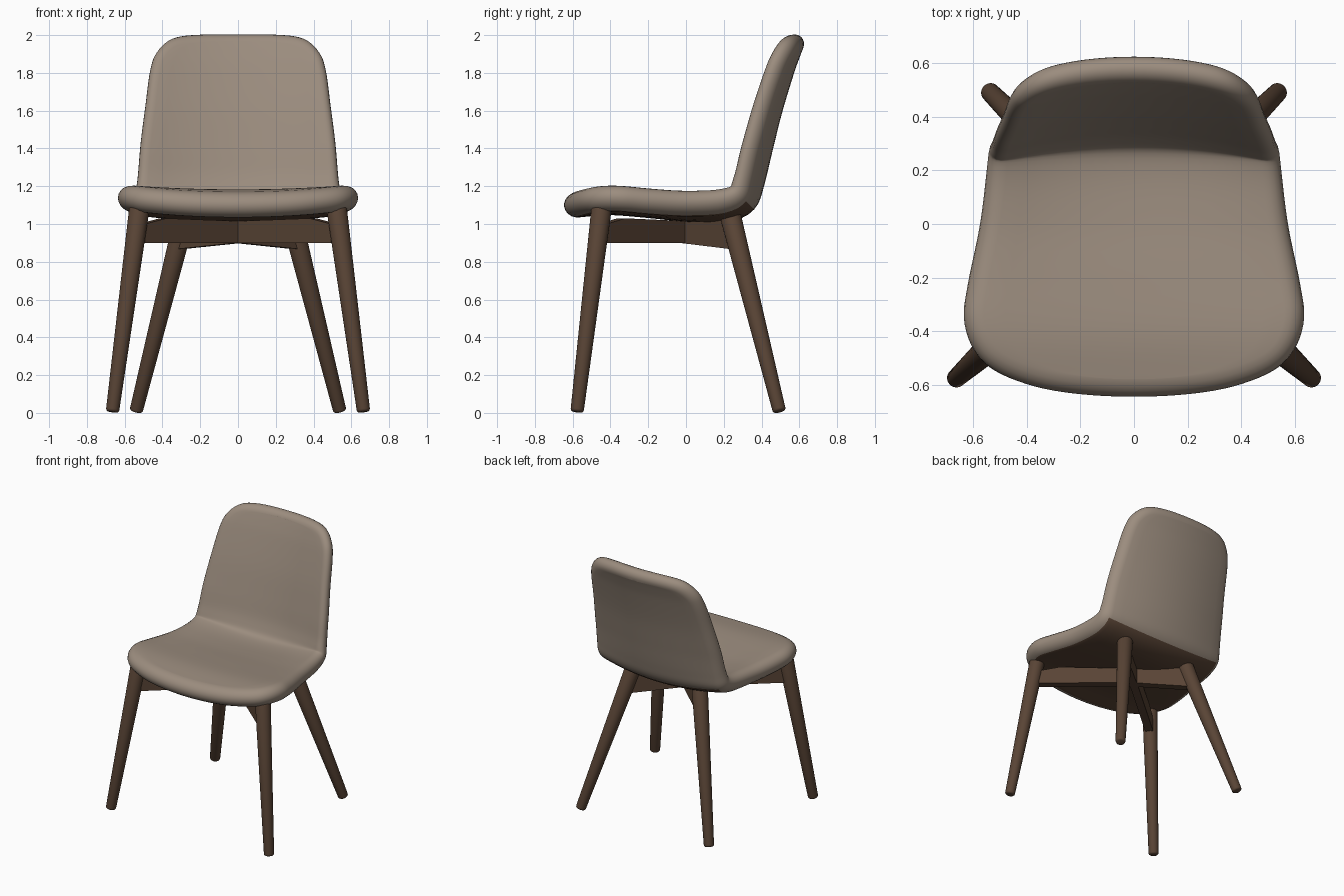
import bpy
import bmesh
import math
from mathutils import Vector

if "Cube" in bpy.data.objects:
    bpy.data.objects.remove(bpy.data.objects["Cube"])


def material(name, rgb):
    m = bpy.data.materials.new(name)
    m.use_nodes = True
    m.diffuse_color = (*rgb, 1)
    bsdf = next(n for n in m.node_tree.nodes if n.type == "BSDF_PRINCIPLED")
    bsdf.inputs["Base Color"].default_value = (*rgb, 1)
    bsdf.inputs["Roughness"].default_value = 0.7
    return m


FABRIC = material("taupe upholstery", (0.33, 0.265, 0.21))
WOOD = material("dark walnut", (0.10, 0.058, 0.036))


def finish(bm, name, mats, angle):
    bmesh.ops.recalc_face_normals(bm, faces=bm.faces)
    mesh = bpy.data.meshes.new(name)
    bm.to_mesh(mesh)
    bm.free()
    ob = bpy.data.objects.new(name, mesh)
    bpy.context.collection.objects.link(ob)
    for m in mats:
        mesh.materials.append(m)
    bpy.ops.object.select_all(action="DESELECT")
    ob.select_set(True)
    bpy.context.view_layer.objects.active = ob
    bpy.ops.object.shade_smooth_by_angle(angle=math.radians(angle))
    return ob


def spline(points, steps, before=None, after=None):
    """Catmull-Rom curve through the points."""
    p = [Vector(q) for q in points]
    p = [Vector(before) if before else 2 * p[0] - p[1]] + p
    p.append(Vector(after) if after else 2 * p[-1] - p[-2])
    out = []
    for a, b, c, d in zip(p, p[1:], p[2:], p[3:]):
        for i in range(steps):
            t = i / steps
            out.append(0.5 * (2 * b + (c - a) * t + (2 * a - 5 * b + 4 * c - d) * t * t
                              + (3 * b - a - 3 * c + d) * t ** 3))
    return out + [p[-2]]


def smoothstep(lo, hi, v):
    t = min(max((v - lo) / (hi - lo), 0), 1)
    return t * t * (3 - 2 * t)


# Side profile of the shell's middle layer (y, z), front edge to top edge
profile = spline([(-.645, 1.09), (-.55, 1.105), (-.4, 1.115), (-.2, 1.1), (0, 1.08),
                  (.2, 1.075), (.315, 1.115), (.365, 1.22), (.41, 1.4), (.46, 1.6),
                  (.52, 1.8), (.555, 1.9), (.595, 2.0)], 16)
dist = [0]
for a, b in zip(profile, profile[1:]):
    dist.append(dist[-1] + (b - a).length)
LENGTH = 1.89


def on_profile(s):
    d = min(max(s / LENGTH, 0), 1) * dist[-1]
    i = next((k for k in range(1, len(dist)) if dist[k] >= d), len(dist) - 1)
    return profile[i - 1].lerp(profile[i], (d - dist[i - 1]) / (dist[i] - dist[i - 1]))


def shell_point(x, s, height, thick):
    """Place a point of the unrolled shell on the bent, dished seat."""
    p = on_profile(s)
    t = on_profile(s + 0.06) - on_profile(s - 0.06)
    n = Vector((-t.y, t.x)).normalized()
    dish = (0.02 + 0.07 * smoothstep(0.4, 1.25, s)) * (x / 0.55) ** 2
    p = p + n * (dish + height * thick)
    return Vector((x, p.x, p.y))


def make_shell():
    # Half outline of the unrolled shell (half width, distance from front)
    half = [(0, 0), (.2, .01), (.37, .04), (.52, .1), (.6, .18), (.635, .29), (.62, .42),
            (.575, .64), (.55, .85), (.54, 1.0), (.53, 1.1), (.515, 1.28), (.49, 1.48),
            (.465, 1.67), (.43, 1.77), (.35, 1.85), (.22, 1.882), (0, LENGTH)]
    line = spline(half, 5, (-.2, .01), (-.22, 1.882))
    flip = lambda v: Vector((-v.x, v.y))
    padded = [flip(line[1])] + line + [flip(line[-2])]

    # Cross-section loop: (side factor, rim angle)
    rim, cols = [18 * i for i in range(6)], 14
    across = [1 - 2 * c / cols for c in range(1, cols)]
    loop = [(1, a) for a in rim] + [(f, 90) for f in across] + [(-1, a) for a in rim[::-1]]
    loop += [(-1, -a) for a in rim[1:]] + [(-f, -90) for f in across]
    loop += [(1, -a) for a in rim[:0:-1]]

    bm = bmesh.new()
    rows = []
    for k, e in enumerate(line):
        t = (padded[k + 2] - padded[k]).normalized()
        inward = Vector((-t.y, t.x))
        back = smoothstep(0.8, 1.15, e.y)
        thick, radius = 0.068 - 0.018 * back, 0.075 - 0.02 * back
        row = []
        for f, a in loop:
            q = e + inward * radius * (1 - math.cos(math.radians(a)))
            row.append(bm.verts.new(shell_point(f * q.x, q.y, math.sin(math.radians(a)), thick)))
        rows.append(row)
    count = len(loop)
    for k in range(len(rows) - 1):
        for j in range(count):
            j2 = (j + 1) % count
            face = bm.faces.new((rows[k][j], rows[k][j2], rows[k + 1][j2], rows[k + 1][j]))
            # Wooden underside panel below the seat
            if max(loop[j][1], loop[j2][1]) < -70 and line[k].y < 0.95:
                face.material_index = 1
    bmesh.ops.remove_doubles(bm, verts=bm.verts, dist=0.0002)
    bmesh.ops.dissolve_degenerate(bm, edges=bm.edges, dist=0.0001)
    finish(bm, "seat_shell", [FABRIC, WOOD], 80)


def make_leg(name, foot, top, r_foot, r_top):
    foot, top = Vector(foot), Vector(top)
    axis = top - foot
    bm = bmesh.new()
    bmesh.ops.create_cone(bm, cap_ends=True, segments=28, radius1=r_foot,
                          radius2=r_top, depth=axis.length)
    caps = [e for e in bm.edges if abs(e.verts[0].co.z - e.verts[1].co.z) < 0.001]
    bmesh.ops.bevel(bm, geom=caps, offset=0.014, segments=3, profile=0.5, affect="EDGES")
    turn = axis.to_track_quat("Z", "Y")
    for v in bm.verts:
        v.co = turn @ v.co + (foot + top) / 2
    finish(bm, name, [WOOD], 40)


def make_brace(name, side):
    """Diagonal rail from a front leg to the opposite rear leg."""
    start, end = Vector((side * .51, -.44, 0)), Vector((-side * .30, .25, 0))
    along = end - start
    across = Vector((-along.y, along.x, 0)).normalized() * 0.028
    outline = [(0, .90), (.62, .90), (1, .868), (1, 1.02), (.62, 1.015), (.14, 1.03), (0, 1.0)]
    bm = bmesh.new()
    verts = [bm.verts.new(start + along * t - across + Vector((0, 0, z))) for t, z in outline]
    face = bm.faces.new(verts)
    res = bmesh.ops.extrude_face_region(bm, geom=[face])
    moved = [g for g in res["geom"] if isinstance(g, bmesh.types.BMVert)]
    bmesh.ops.translate(bm, verts=moved, vec=across * 2)
    finish(bm, name, [WOOD], 25)


make_shell()
for label, side in (("left", 1), ("right", -1)):
    make_leg("front_leg_" + label, (side * .665, -.577, .005), (side * .522, -.447, 1.085),
             .035, .054)
    make_leg("rear_leg_" + label, (side * .54, .495, .007), (side * .28, .235, 1.045),
             .035, .056)
    make_brace("cross_brace_" + label, side)
